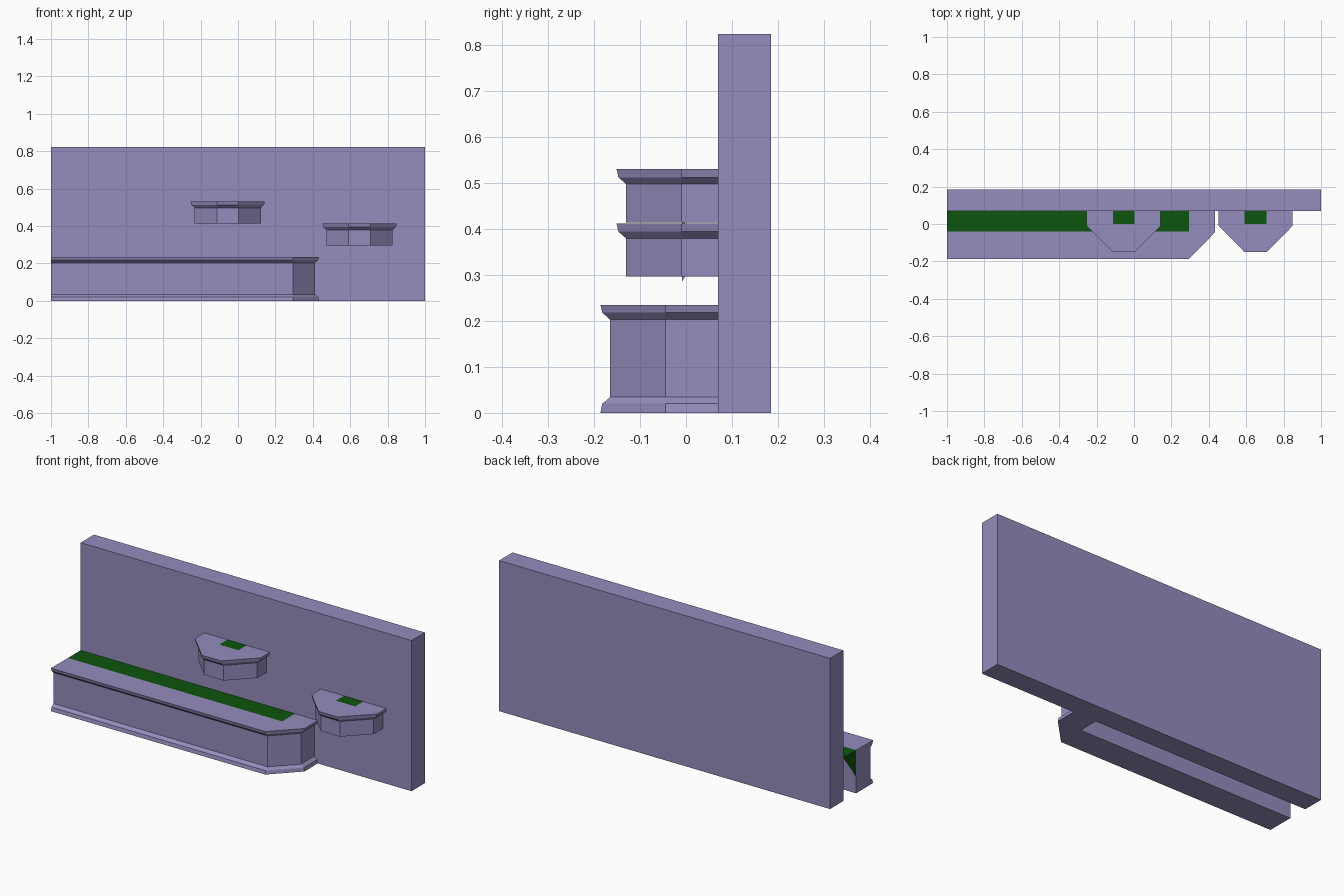
import bpy, bmesh

if "Cube" in bpy.data.objects:
    bpy.data.objects.remove(bpy.data.objects["Cube"], do_unlink=True)


def make_material(name, colour):
    mat = bpy.data.materials.new(name)
    mat.use_nodes = True
    mat.diffuse_color = colour
    mat.node_tree.nodes["Principled BSDF"].inputs["Base Color"].default_value = colour
    return mat


LILAC = make_material("lilac_stone", (0.30, 0.265, 0.51, 1))
GREEN = make_material("planting_green", (0.004, 0.09, 0.004, 1))
WALL_Y = 0.07


def finish(bm, name, mat, solid=True):
    bmesh.ops.remove_doubles(bm, verts=bm.verts, dist=0.0001)
    if solid:
        bmesh.ops.recalc_face_normals(bm, faces=bm.faces)
    mesh = bpy.data.meshes.new(name)
    bm.to_mesh(mesh)
    bm.free()
    mesh.materials.append(mat)
    obj = bpy.data.objects.new(name, mesh)
    bpy.context.collection.objects.link(obj)
    return obj


def polygon(name, points, mat):
    bm = bmesh.new()
    bm.faces.new([bm.verts.new(p) for p in points])
    finish(bm, name, mat, solid=False)


def surround(name, path, profile):
    """Sweep a moulded wall; path items are (outer xy, lip direction, inner xy)."""
    bm = bmesh.new()
    top, bottom = profile[0][1], profile[-1][1]
    sections = []
    for (ox, oy), (dx, dy), (ix, iy) in path:
        pts = [(ox + dx * o, oy + dy * o, z) for o, z in profile]
        pts += [(ix, iy, bottom), (ix, iy, top)]
        sections.append([bm.verts.new(p) for p in pts])
    n = len(sections[0])
    for a, b in zip(sections, sections[1:]):
        for i in range(n):
            j = (i + 1) % n
            bm.faces.new((a[i], b[i], b[j], a[j]))
    bm.faces.new(sections[0])
    bm.faces.new(sections[-1])
    return finish(bm, name, LILAC)


# Back wall
bm = bmesh.new()
bmesh.ops.create_cube(bm, size=1)
for v in bm.verts:
    v.co = (v.co.x * 2, 0.1275 + v.co.y * 0.115, (v.co.z + 0.5) * 0.823)
finish(bm, "back_wall", LILAC)

# Long ground planter with lip and plinth
surround("long_planter",
         [((-1, -0.165), (0, -1), (-1, -0.04)),
          ((0.295, -0.165), (0, -1), (0.295, -0.04)),
          ((0.412, -0.045), (1, 0), (0.295, -0.04)),
          ((0.412, WALL_Y), (1, 0), (0.295, WALL_Y))],
         [(0.021, 0.235), (0.017, 0.218), (0, 0.203),
          (0, 0.034), (0.017, 0.02), (0.021, 0)])
polygon("long_planting", [(-1, -0.04, 0.235), (0.295, -0.04, 0.235),
                          (0.295, WALL_Y, 0.235), (-1, WALL_Y, 0.235)], GREEN)
polygon("long_planting_end", [(-1, WALL_Y, 0.235), (-1, -0.04, 0.092),
                              (-1, -0.04, 0.235)], GREEN)


# Two raised planters on the wall
def wall_planter(name, cx, top):
    half, wide = 0.058, 0.177
    left = [((-wide, WALL_Y), (-1, 0), (-half, WALL_Y)),
            ((-wide, -0.01), (-1, 0), (-half, 0)),
            ((-half, -0.13), (0, -1), (-half, 0))]
    right = [((-o[0], o[1]), (-d[0], d[1]), (-i[0], i[1])) for o, d, i in reversed(left)]
    path = [((o[0] + cx, o[1]), d, (i[0] + cx, i[1])) for o, d, i in left + right]
    surround(name, path, [(0.021, top), (0.017, top - 0.018),
                          (0, top - 0.033), (0, top - 0.116)])
    x0, x1 = cx - half, cx + half
    polygon(name + "_planting", [(x0, 0, top), (x1, 0, top),
                                 (x1, WALL_Y, top), (x0, WALL_Y, top)], GREEN)
    polygon(name + "_gusset", [(x1, -0.009, top - 0.001), (x1, -0.009, top - 0.127),
                               (x1, WALL_Y, top - 0.001)], LILAC)


wall_planter("middle_planter", -0.055, 0.53)
wall_planter("side_planter", 0.65, 0.412)
